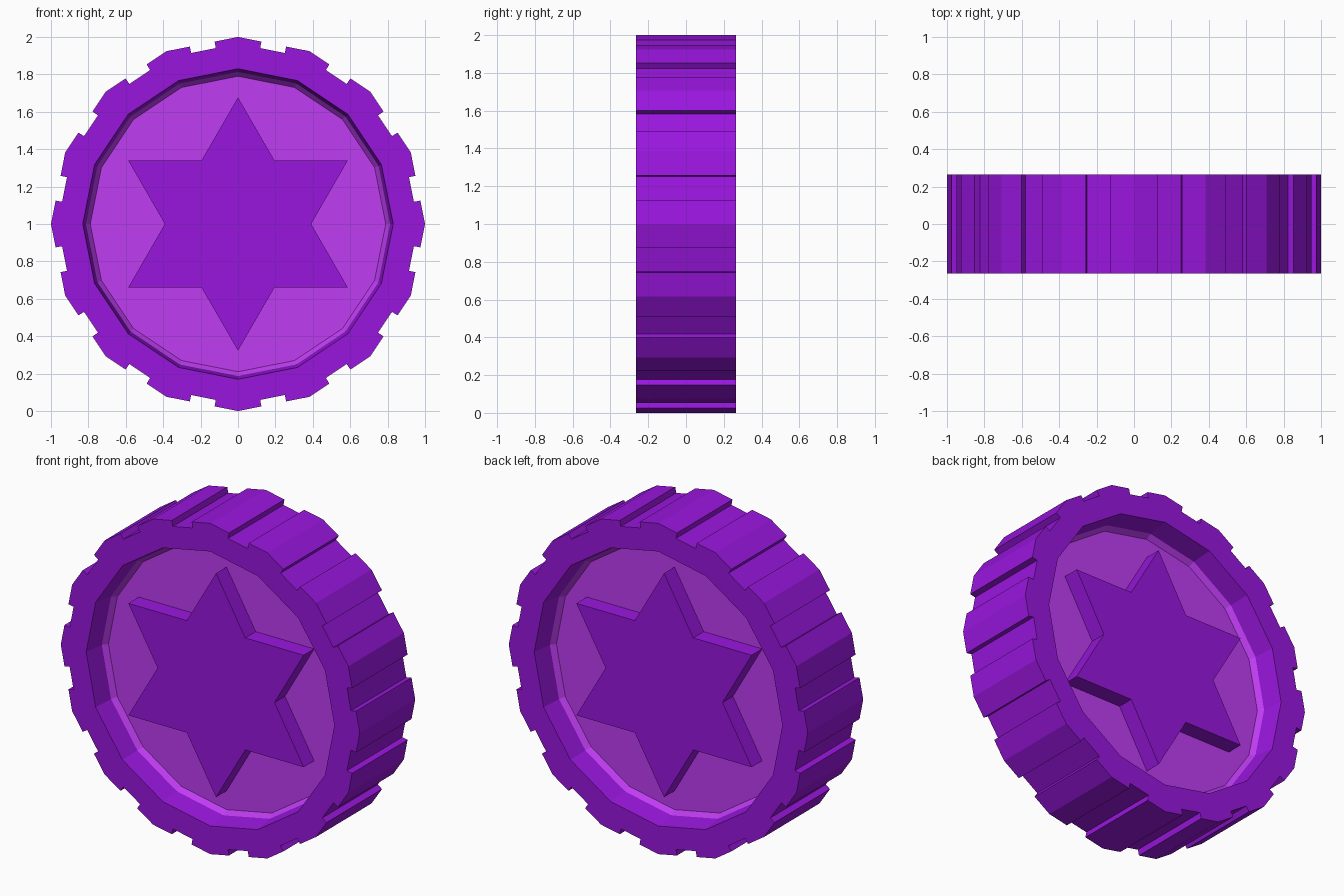
import bpy, bmesh
from math import sin, cos, radians

if "Cube" in bpy.data.objects:
    bpy.data.objects.remove(bpy.data.objects["Cube"])

N = 16            # teeth and facets
STEP = 360 / N
HALF = 0.265      # half thickness of the wheel


def material(name, rgb):
    m = bpy.data.materials.new(name)
    m.diffuse_color = (*rgb, 1)
    m.use_nodes = True
    m.node_tree.nodes["Principled BSDF"].inputs["Base Color"].default_value = m.diffuse_color
    return m


def polar(r, deg, y):
    """Point on a circle round the wheel axis, angle measured from the top."""
    a = radians(deg)
    return (r * sin(a), y, 1 + r * cos(a))


def ring(bm, points, y):
    return [bm.verts.new(polar(r, a, y)) for r, a in points]


def bridge(bm, a, b):
    n = len(a)
    for i in range(n):
        j = (i + 1) % n
        bm.faces.new((a[i], a[j], b[j], b[i]))


def finish(bm, name, mat):
    bmesh.ops.recalc_face_normals(bm, faces=bm.faces)
    me = bpy.data.meshes.new(name)
    bm.to_mesh(me)
    bm.free()
    me.materials.append(mat)
    ob = bpy.data.objects.new(name, me)
    bpy.context.collection.objects.link(ob)
    return ob


def loft(name, sections, mat):
    """Closed solid through (points, y) sections, capped at both ends."""
    bm = bmesh.new()
    rings = [ring(bm, p, y) for p, y in sections]
    for a, b in zip(rings, rings[1:]):
        bridge(bm, a, b)
    bm.faces.new(rings[0])
    bm.faces.new(rings[-1])
    return finish(bm, name, mat)


def polygon(r):
    return [(r, k * STEP) for k in range(N)]


purple = material("purple", (0.32, 0.008, 0.73))
pink = material("light_purple", (0.52, 0.045, 0.89))

# Toothed rim: each tooth has two sides, two shoulders and a peak
tooth = [(0.948, -7.2), (0.983, -7.3), (1.0, 0), (0.983, 7.3), (0.948, 7.2)]
outline = [(r, k * STEP + a) for k in range(N) for r, a in tooth]
bm = bmesh.new()
outer = [ring(bm, outline, y) for y in (-HALF, HALF)]
inner = [ring(bm, polygon(r), y) for r, y in
         ((0.83, -HALF), (0.813, -0.14), (0.813, 0.14), (0.83, HALF))]
bridge(bm, *outer)
for a, b in zip(inner, inner[1:]):
    bridge(bm, a, b)
for out, inn in ((outer[0], inner[0]), (outer[1], inner[3])):
    for k in range(N):
        n = (k + 1) % N
        bm.faces.new([inn[k]] + out[5 * k:5 * k + 5])
        bm.faces.new((inn[k], out[5 * k + 4], out[5 * n], inn[n]))
finish(bm, "toothed_rim", purple)

# Recessed disc with a bevelled edge on both sides
loft("disc", [(polygon(0.79), -0.11), (polygon(0.813), -0.14),
              (polygon(0.813), 0.14), (polygon(0.79), 0.11)], pink)

# Raised six-pointed star, showing on both sides
star = [(0.677 if i % 2 == 0 else 0.391, i * 30) for i in range(12)]
loft("star", [(star, -0.21), (star, 0.21)], purple)
